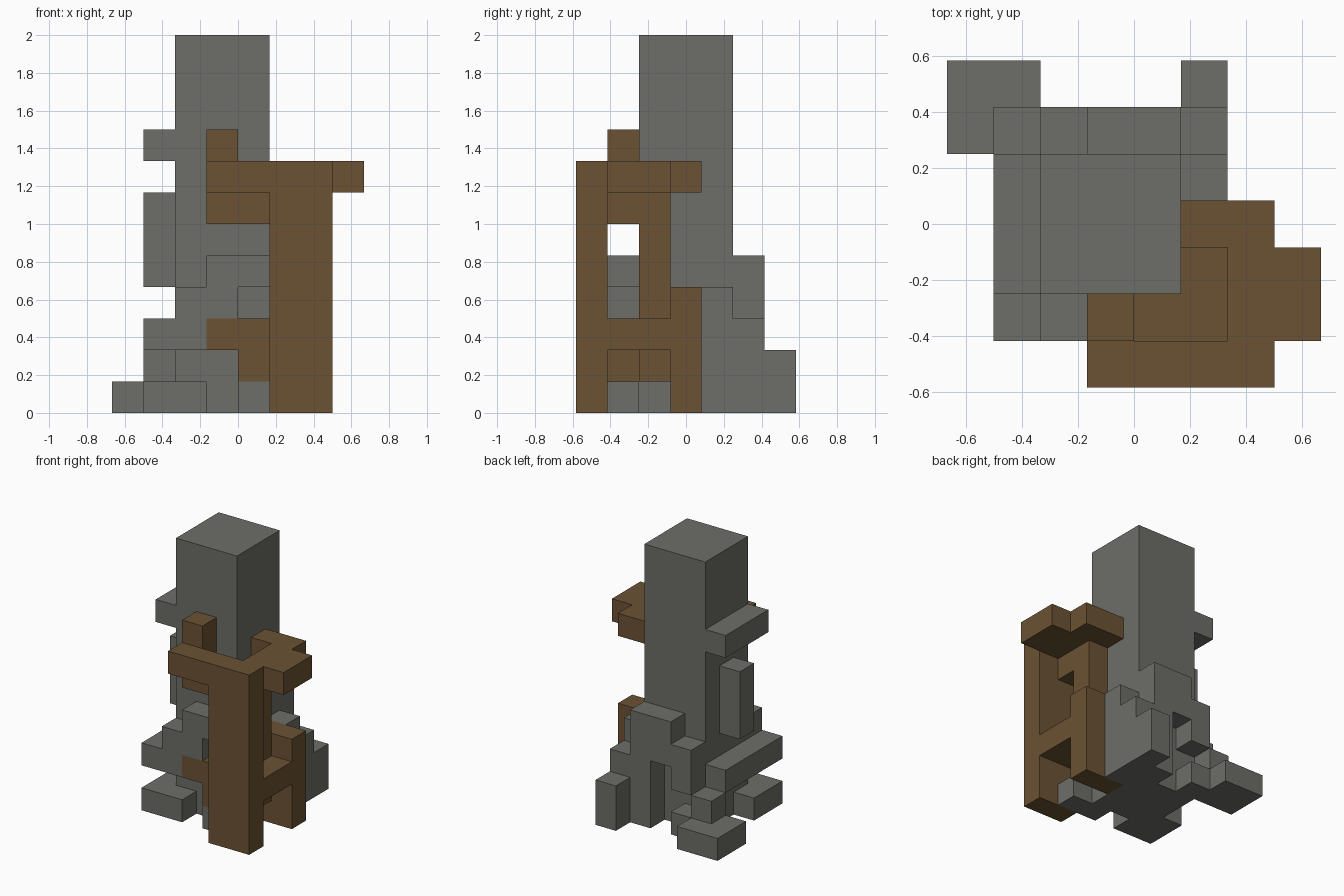
import bpy, bmesh, math
from mathutils import Vector

cube = bpy.data.objects.get("Cube")
if cube:
    bpy.data.objects.remove(cube, do_unlink=True)

U = 1 / 6                      # size of one block
ORIGIN = Vector((4, 3.5, 0))   # grid point that sits at the world origin


def material(name, rgb):
    m = bpy.data.materials.new(name)
    m.use_nodes = True
    m.diffuse_color = (*rgb, 1)
    bsdf = m.node_tree.nodes["Principled BSDF"]
    bsdf.inputs["Base Color"].default_value = (*rgb, 1)
    bsdf.inputs["Roughness"].default_value = 0.9
    return m


stone = material("stone grey", (0.153, 0.156, 0.138))
wood = material("timber brown", (0.147, 0.084, 0.033))

cells = {}   # block position -> part name
parts = {}   # part name -> material


def part(name, mat, *boxes):
    """Claim blocks for a part; each box is an x, y and z range in blocks."""
    parts[name] = mat
    for x, y, z in boxes:
        for i in range(*x):
            for j in range(*y):
                for k in range(*z):
                    cells.setdefault((i, j, k), name)


# Stone tower and its ledges
part("tower", stone, ((2, 5), (2, 5), (0, 12)))
part("upper_ledge", stone, ((1, 2), (2, 5), (8, 9)))
part("side_pilaster", stone, ((1, 2), (3, 4), (4, 7)))
part("side_ledge", stone, ((1, 2), (1, 5), (2, 3)), ((2, 3), (1, 2), (2, 3)))
part("front_buttress", stone,
     ((2, 4), (1, 2), (3, 4)), ((3, 5), (1, 2), (4, 5)))

# Stone footing
part("front_footing", stone, ((1, 3), (1, 2), (0, 1)), ((1, 2), (2, 3), (0, 1)))
part("frame_footing", stone, ((4, 6), (1, 2), (0, 1)))
part("rear_footing", stone,
     ((0, 2), (5, 7), (0, 1)), ((1, 2), (5, 6), (1, 2)), ((2, 3), (5, 6), (0, 1)))

# Stone rear buttresses, stepping down toward the back
part("rear_buttress", stone,
     ((3, 5), (5, 6), (3, 5)), ((4, 5), (5, 6), (0, 3)), ((2, 3), (5, 6), (2, 4)))
part("stepped_buttress", stone,
     ((5, 6), (4, 5), (0, 4)), ((5, 6), (5, 6), (0, 3)), ((5, 6), (6, 7), (0, 2)))

# Timber frame
part("front_post", wood, ((5, 7), (0, 1), (0, 8)))
part("rear_post", wood, ((5, 7), (3, 4), (0, 4)))
part("inner_post", wood, ((5, 6), (2, 3), (1, 7)))
part("lower_crossbar", wood,
     ((6, 7), (1, 3), (2, 3)), ((3, 6), (1, 2), (2, 3)), ((4, 5), (1, 2), (1, 2)))
part("upper_beam", wood, ((3, 6), (1, 2), (6, 7)))
part("top_rail", wood,
     ((3, 5), (0, 1), (7, 8)), ((6, 7), (1, 4), (7, 8)),
     ((5, 6), (3, 4), (7, 8)), ((7, 8), (1, 3), (7, 8)))
part("rail_peg", wood, ((3, 4), (1, 2), (7, 9)))


def add_open_faces(bm, cell):
    """Add the sides of a block that touch no other block."""
    for axis in range(3):
        for side in (0, 1):
            near = list(cell)
            near[axis] += 2 * side - 1
            if tuple(near) in cells:
                continue
            b, c = (axis + 1) % 3, (axis + 2) % 3
            ring = []
            for s, t in ((0, 0), (1, 0), (1, 1), (0, 1)):
                p = Vector(cell)
                p[axis] += side
                p[b] += s
                p[c] += t
                ring.append(bm.verts.new((p - ORIGIN) * U))
            bm.faces.new(ring if side else ring[::-1])


# Build one clean shell per part
for name, mat in parts.items():
    bm = bmesh.new()
    for cell, owner in cells.items():
        if owner == name:
            add_open_faces(bm, cell)
    bmesh.ops.remove_doubles(bm, verts=bm.verts, dist=U / 100)
    bmesh.ops.dissolve_limit(bm, angle_limit=math.radians(1),
                             verts=bm.verts, edges=bm.edges)
    mesh = bpy.data.meshes.new(name)
    bm.to_mesh(mesh)
    bm.free()
    mesh.materials.append(mat)
    bpy.context.collection.objects.link(bpy.data.objects.new(name, mesh))
